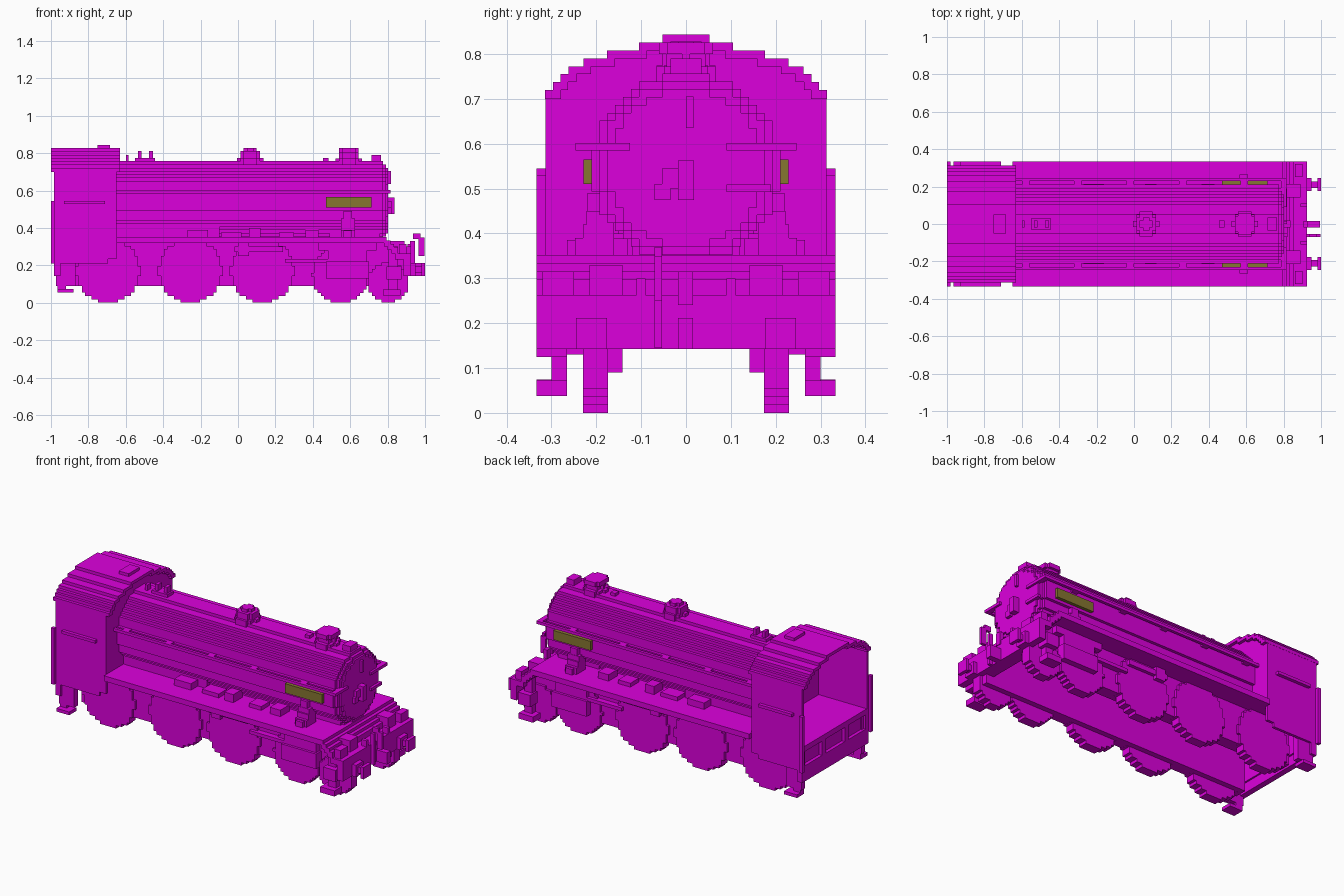
import bpy, bmesh, math

cube = bpy.data.objects.get("Cube")
if cube:
    bpy.data.objects.remove(cube, do_unlink=True)

V = 2 / 114  # block size of the stepped style


def make_material(name, rgb):
    m = bpy.data.materials.new(name)
    m.use_nodes = True
    m.diffuse_color = (*rgb, 1)
    m.node_tree.nodes["Principled BSDF"].inputs["Base Color"].default_value = (*rgb, 1)
    return m


MAGENTA = make_material("magenta", (0.72, 0.0, 0.72))
OLIVE = make_material("olive", (0.24, 0.18, 0.03))


def boxes(name, parts, mirror=False, mat=MAGENTA):
    """Join boxes (x0, x1, y0, y1, z0, z1); mirror repeats them across y = 0."""
    bm = bmesh.new()
    if mirror:
        parts = parts + [(a, b, -d, -c, e, f) for a, b, c, d, e, f in parts]
    for x0, x1, y0, y1, z0, z1 in parts:
        for v in bmesh.ops.create_cube(bm, size=1)["verts"]:
            v.co = ((x0 + x1) / 2 + v.co.x * (x1 - x0),
                    (y0 + y1) / 2 + v.co.y * (y1 - y0),
                    (z0 + z1) / 2 + v.co.z * (z1 - z0))
    mesh = bpy.data.meshes.new(name)
    bm.to_mesh(mesh)
    bm.free()
    mesh.materials.append(mat)
    bpy.context.scene.collection.objects.link(bpy.data.objects.new(name, mesh))


def disc_rows(r, c):
    """Rows (start, end, half width) of a stepped circle centred on c."""
    n = round(2 * r / V)
    h = 2 * r / n
    rows = []
    for i in range(n):
        t = -r + h * (i + 0.5)
        w = max(V, round(math.sqrt(r * r - t * t) / V) * V)
        rows.append((c + t - h / 2, c + t + h / 2, w))
    return rows


def lengthwise(name, rows, x0, x1):
    """Stack rows of a cross-section that runs along x."""
    boxes(name, [(x0, x1, -w, w, a, b) for a, b, w in rows])


# Boiler and smokebox front
BZ = 0.546
lengthwise("boiler", disc_rows(12 * V, BZ), -0.65, 0.775)
lengthwise("smokebox_rim", disc_rows(11 * V, BZ), 0.77, 0.792)
lengthwise("smokebox_door", disc_rows(10 * V, BZ), 0.785, 0.803)
boxes("boiler_saddle", [(0.49, 0.76, -0.12, 0.12, 0.34, 0.40),
                        (-0.65, -0.1, -0.15, 0.15, 0.34, 0.45)])
boxes("door_fittings", [
    (0.80, 0.838, -0.018, 0.018, 0.475, 0.563),
    (0.80, 0.82, -0.053, -0.018, 0.50, 0.545),
    (0.80, 0.82, -0.07, -0.035, 0.475, 0.51),
    (0.80, 0.818, 0.0, 0.017, 0.635, 0.705),
    (0.785, 0.815, 0.09, 0.246, 0.585, 0.602),
    (0.785, 0.815, -0.246, -0.125, 0.585, 0.602),
    (0.80, 0.818, 0.09, 0.19, 0.492, 0.509),
    (0.715, 0.765, -0.035, 0.035, 0.74, 0.79)])
# Handrails held off the boiler by short brackets
boxes("handrails", [(-0.65, 0.80, 0.229, 0.246, 0.585, 0.602)]
      + [(x, x + 0.04, 0.20, 0.235, 0.585, 0.602) for x in (-0.60, -0.32, -0.04, 0.24, 0.57)],
      mirror=True)
boxes("side_nameplates", [(0.47, 0.715, 0.209, 0.229, 0.51, 0.565)], mirror=True, mat=OLIVE)

# Cab: flat sides, stepped roof skin, open at the rear
roof = [(0.70, 0.72, 0.314), (0.72, 0.738, 0.296), (0.738, 0.755, 0.28),
        (0.755, 0.772, 0.262), (0.772, 0.79, 0.229), (0.79, 0.808, 0.176),
        (0.808, 0.826, 0.105)]
boxes("cab_roof", [(-1.0, -0.632, nxt[2] - V, w, a, b)
                   for (a, b, w), nxt in zip(roof, roof[1:])], mirror=True)
boxes("cab_roof_top", [(-1.0, -0.632, -0.105, 0.105, 0.808, 0.826)])
lengthwise("cab_bulkhead", [(0.33, 0.70, 0.30)] + [(a, b, w - 0.006) for a, b, w in roof],
           -0.668, -0.65)
boxes("cab_sides", [(-0.985, -0.65, 0.296, 0.313, 0.235, 0.715),
                    (-0.985, -0.695, 0.296, 0.313, 0.21, 0.24)], mirror=True)
boxes("cab_floor", [(-0.985, -0.64, -0.305, 0.305, 0.32, 0.352)])
boxes("cab_side_strips", [(-0.93, -0.71, 0.31, 0.333, 0.528, 0.545)], mirror=True)
boxes("cab_handrails", [(-1.0, -0.98, 0.312, 0.333, 0.21, 0.545)], mirror=True)
boxes("roof_vent", [(-0.75, -0.685, -0.052, 0.052, 0.82, 0.843)])

# Running plate, stepped down at the front
boxes("running_plate", [
    (-0.65, 0.795, -0.333, 0.333, 0.32, 0.352),
    (0.78, 0.815, -0.333, 0.333, 0.30, 0.333),
    (0.80, 0.835, -0.333, 0.333, 0.282, 0.315),
    (0.82, 0.855, -0.333, 0.333, 0.262, 0.297),
    (0.84, 0.925, -0.333, 0.333, 0.23, 0.263)])
boxes("front_beam", [(0.885, 0.925, -0.333, 0.333, 0.142, 0.235),
                     (0.84, 0.89, -0.17, 0.17, 0.142, 0.24)])
boxes("rear_beam", [(-0.985, -0.95, -0.313, 0.313, 0.142, 0.235),
                    (-0.965, -0.94, -0.30, 0.30, 0.20, 0.33)])
boxes("rear_posts", [(-0.985, -0.95, 0.285, 0.313, 0.22, 0.33),
                     (-0.985, -0.95, 0.09, 0.125, 0.22, 0.33)], mirror=True)
boxes("plate_boxes", [
    (-0.27, -0.16, 0.13, 0.215, 0.35, 0.39), (-0.09, 0.02, 0.13, 0.21, 0.35, 0.375),
    (0.06, 0.12, 0.13, 0.215, 0.35, 0.40), (0.22, 0.30, 0.13, 0.21, 0.35, 0.375),
    (0.36, 0.43, 0.13, 0.215, 0.35, 0.39)], mirror=True)

# Steam pipes stepping outwards from the smokebox to the plate
boxes("steam_pipes", [
    (0.55, 0.625, 0.16, 0.247, 0.35, 0.39),
    (0.565, 0.61, 0.16, 0.265, 0.35, 0.385),
    (0.55, 0.625, 0.16, 0.23, 0.385, 0.42),
    (0.55, 0.625, 0.16, 0.222, 0.42, 0.45),
    (0.565, 0.61, 0.16, 0.22, 0.44, 0.49)], mirror=True)

# Frames and wheels
boxes("main_frames", [(-0.88, 0.89, 0.142, 0.215, 0.09, 0.33)], mirror=True)
wheels = [("rear_driver", -0.695, 0.17), ("middle_driver", -0.255, 0.17),
          ("front_driver", 0.13, 0.17), ("rear_pilot", 0.548, 0.15),
          ("front_pilot", 0.803, 0.108)]
for label, cx, r in wheels:
    boxes(f"{label}_wheels", [(cx - w, cx + w, 0.174, 0.23, a, b)
                              for a, b, w in disc_rows(r, r)], mirror=True)

# Cylinders, slide bars and rods
boxes("cylinders", [
    (0.47, 0.70, 0.20, 0.265, 0.13, 0.22),
    (0.48, 0.69, 0.20, 0.25, 0.21, 0.285),
    (0.43, 0.74, 0.20, 0.25, 0.28, 0.33)], mirror=True)
boxes("motion_gear", [
    (0.25, 0.48, 0.21, 0.25, 0.215, 0.235),
    (-0.02, 0.24, 0.21, 0.25, 0.27, 0.30),
    (0.0, 0.06, 0.21, 0.255, 0.25, 0.33)], mirror=True)

# Footsteps at both ends
boxes("rear_steps", [
    (-0.972, -0.87, 0.265, 0.30, 0.09, 0.33),
    (-0.965, -0.92, 0.265, 0.30, 0.06, 0.10),
    (-0.965, -0.88, 0.265, 0.333, 0.055, 0.074)], mirror=True)
boxes("front_steps", [
    (0.805, 0.855, 0.265, 0.30, 0.05, 0.30),
    (0.795, 0.875, 0.265, 0.333, 0.125, 0.195),
    (0.775, 0.87, 0.265, 0.333, 0.038, 0.072)], mirror=True)

# Buffers, coupling, hose and lamp brackets
boxes("front_buffers", [
    (0.92, 0.95, 0.176, 0.245, 0.142, 0.212),
    (0.94, 0.985, 0.193, 0.228, 0.16, 0.195),
    (0.98, 1.0, 0.176, 0.245, 0.142, 0.212)], mirror=True)
boxes("front_coupling", [(0.92, 0.995, -0.018, 0.016, 0.142, 0.212),
                         (0.905, 0.93, -0.018, 0.016, 0.24, 0.315)])
boxes("brake_hose", [(0.92, 0.945, -0.07, -0.053, 0.145, 0.33),
                     (0.935, 0.975, -0.07, -0.053, 0.34, 0.37),
                     (0.965, 0.998, -0.07, -0.053, 0.25, 0.35)])
boxes("lamp_brackets", [(0.86, 0.90, 0.25, 0.32, 0.255, 0.315),
                        (0.89, 0.925, 0.09, 0.11, 0.25, 0.30)], mirror=True)


# Round fittings on the boiler top, one stepped plan per level
def turret(name, cx, levels):
    boxes(name, [(cx - w, cx + w, a, b, z0, z1)
                 for r, z0, z1 in levels for a, b, w in disc_rows(r, 0)])


turret("steam_dome", 0.065, [(0.066, 0.735, 0.774), (0.052, 0.772, 0.81), (0.035, 0.808, 0.828)])
turret("chimney", 0.592, [(0.066, 0.735, 0.772), (0.044, 0.77, 0.80), (0.06, 0.80, 0.826)])
boxes("safety_valves", [
    (-0.60, -0.585, -0.018, 0.018, 0.74, 0.79),
    (-0.55, -0.445, -0.03, 0.03, 0.74, 0.774),
    (-0.535, -0.515, -0.018, 0.018, 0.77, 0.81),
    (-0.475, -0.455, -0.018, 0.018, 0.77, 0.81),
    (0.455, 0.485, -0.018, 0.018, 0.74, 0.774)])
